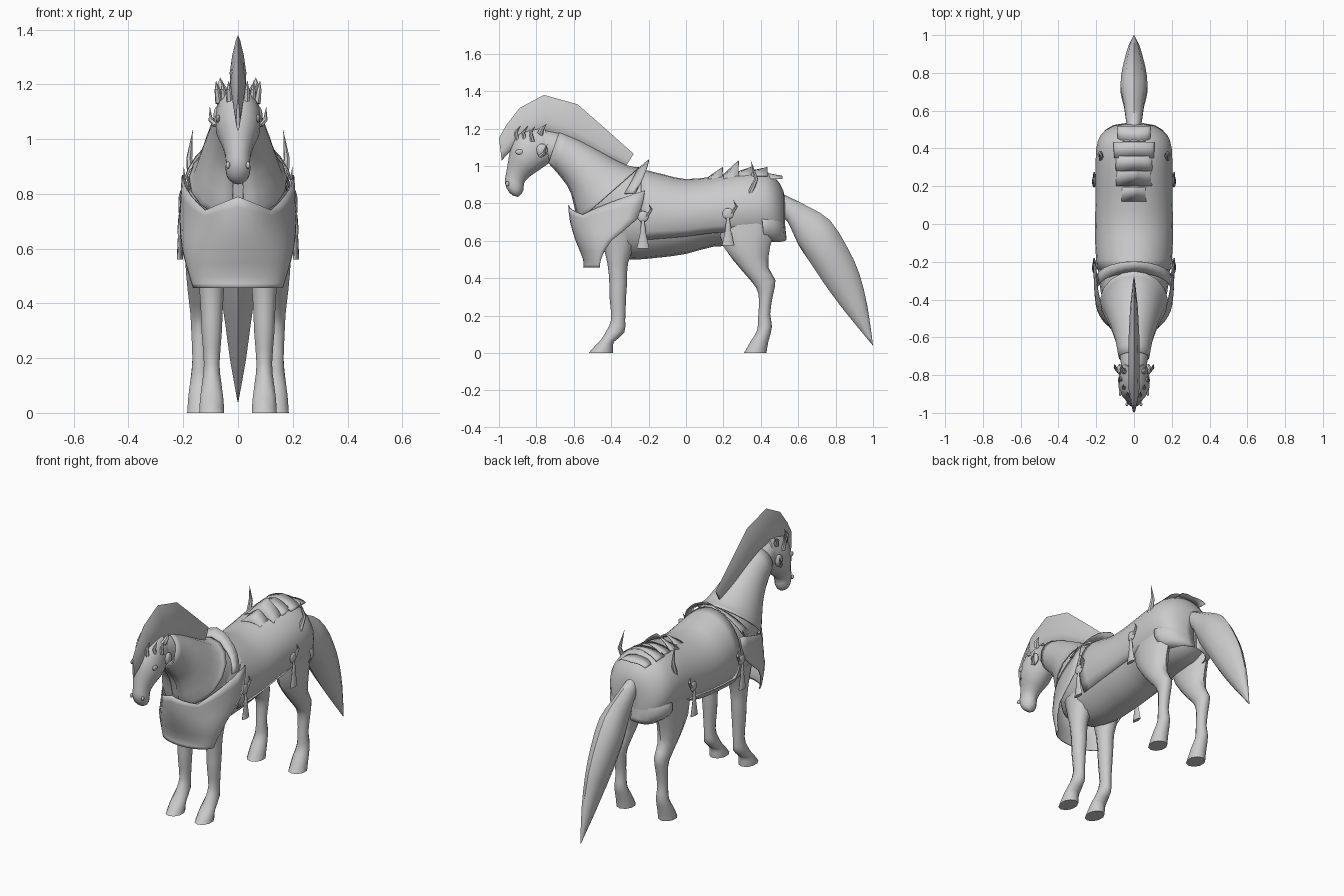
import bpy, bmesh, math
from mathutils import Vector

if "Cube" in bpy.data.objects:
    bpy.data.objects.remove(bpy.data.objects["Cube"])

mat = bpy.data.materials.new("plain grey")
mat.diffuse_color = (0.6, 0.6, 0.6, 1)
mat.use_nodes = True
mat.node_tree.nodes["Principled BSDF"].inputs["Base Color"].default_value = mat.diffuse_color


def finish(name, bm, angle=50, thick=0):
    bmesh.ops.remove_doubles(bm, verts=bm.verts, dist=0.0005)
    bmesh.ops.recalc_face_normals(bm, faces=bm.faces)
    me = bpy.data.meshes.new(name)
    bm.to_mesh(me)
    bm.free()
    ob = bpy.data.objects.new(name, me)
    bpy.context.collection.objects.link(ob)
    me.materials.append(mat)
    if thick:
        m = ob.modifiers.new("thickness", 'SOLIDIFY')
        m.thickness = thick
    bpy.context.view_layer.objects.active = ob
    bpy.ops.object.select_all(action='DESELECT')
    ob.select_set(True)
    bpy.ops.object.shade_smooth_by_angle(angle=math.radians(angle))
    return ob


def curve_rows(rows, k):
    """Smoothly subdivide a list of section rows."""
    out = []
    for i in range(len(rows) - 1):
        p = [rows[max(0, min(len(rows) - 1, i + j))] for j in (-1, 0, 1, 2)]
        for s in range(k):
            t = s / k
            out.append([b + 0.5 * t * (c - a + t * (2*a - 5*b + 4*c - d + t * (3*(b - c) + d - a)))
                        for a, b, c, d in zip(*p)])
    return out + [list(rows[-1])]


def loft(name, rows, n=14, k=2, xc=0, span=180, thick=0, angle=50, taper=0):
    """Skin sections given as (top y, top z, bottom y, bottom z, half width)."""
    bm = bmesh.new()
    rings = []
    full = span == 180
    for ya, za, yb, zb, hx in curve_rows(rows, k):
        ring = []
        for i in range(n if full else n + 1):
            t = math.radians(-span + 2 * span * i / n)
            c, s = math.cos(t), math.sin(t)
            ring.append(bm.verts.new((xc + hx * s * (1 - taper * c), (ya + yb) / 2 + (ya - yb) / 2 * c,
                                      (za + zb) / 2 + (za - zb) / 2 * c)))
        rings.append(ring)
    for a, b in zip(rings, rings[1:]):
        for i in range(n):
            j = (i + 1) % len(a)
            bm.faces.new((a[i], a[j], b[j], b[i]))
    if full and not thick:
        bm.faces.new(rings[0])
        bm.faces.new(rings[-1])
    return finish(name, bm, angle, thick)


def spike(name, base, mid, tip, r, n=6):
    """Bent tapering horn through three points."""
    bm = bmesh.new()
    b, m, t = map(Vector, (base, mid, tip))
    d = (t - b).normalized()
    u = d.orthogonal().normalized()
    w = d.cross(u)
    rings = [[bm.verts.new(p + rr * (u * math.cos(a) + w * math.sin(a)))
              for a in [2 * math.pi * i / n for i in range(n)]] for p, rr in ((b, r), (m, r * .7))]
    top = bm.verts.new(t)
    for i in range(n):
        j = (i + 1) % n
        bm.faces.new((rings[0][i], rings[0][j], rings[1][j], rings[1][i]))
        bm.faces.new((rings[1][i], rings[1][j], top))
    bm.faces.new(rings[0])
    return finish(name, bm)


def ball(name, loc, scale):
    bm = bmesh.new()
    bmesh.ops.create_uvsphere(bm, u_segments=10, v_segments=7, radius=1)
    for v in bm.verts:
        v.co = Vector([v.co[i] * scale[i] + loc[i] for i in range(3)])
    return finish(name, bm)


# trunk
loft("body", [(-.57, .8, -.57, .64, .05), (-.52, .84, -.52, .6, .1), (-.42, .93, -.42, .53, .16),
              (-.3, .97, -.3, .5, .185), (-.15, .95, -.15, .51, .195), (0, .92, 0, .53, .195),
              (.15, .93, .15, .57, .19), (.28, .95, .28, .57, .19), (.4, .96, .4, .58, .18),
              (.48, .92, .48, .62, .14), (.515, .84, .515, .68, .06)], n=20)

# neck, with a close-fitting neck guard over it
neck = [(-.2, .97, -.45, .62, .17), (-.32, 1.0, -.58, .73, .155), (-.45, 1.07, -.61, .86, .12),
        (-.57, 1.135, -.66, .94, .092), (-.68, 1.18, -.73, 1.02, .075), (-.8, 1.2, -.78, 1.04, .06)]
loft("neck", neck, n=16)
loft("neck_guard", [(-.25, .995, -.57, .71, .18)] + [(a + .003, b + .004, c - .006, d - .006, h + .007)
     for a, b, c, d, h in neck[1:5]], n=16, span=172, thick=.004)

# head
loft("head", [(-.76, 1.21, -.69, 1.04, .06), (-.89, 1.18, -.74, 1.01, .08), (-.935, 1.1, -.79, .975, .082),
              (-.95, 1.03, -.84, .94, .06), (-.962, .96, -.865, .91, .046), (-.968, .91, -.87, .87, .046),
              (-.95, .865, -.885, .845, .036), (-.925, .842, -.9, .835, .012)], n=14)

# tall crest of the mane and tail
loft("mane", [(-1.0, 1.15, -.985, 1.03, .006), (-.96, 1.22, -.92, 1.1, .018), (-.89, 1.31, -.87, 1.15, .025),
              (-.76, 1.38, -.75, 1.17, .027), (-.58, 1.33, -.6, 1.12, .025), (-.42, 1.19, -.45, 1.05, .018),
              (-.28, 1.065, -.32, 1.0, .005)], n=10, k=1, taper=.6)
loft("tail", [(.5, .86, .5, .74, .035), (.56, .83, .545, .7, .045), (.66, .78, .6, .58, .056),
              (.77, .71, .66, .49, .075), (.86, .57, .74, .37, .066), (.925, .43, .82, .26, .048),
              (.97, .25, .9, .16, .03), (1.0, .04, .995, .045, .002)], n=10)

# legs
front = [(-.46, .64, -.25, .64, .07), (-.42, .48, -.31, .48, .05), (-.41, .37, -.315, .37, .042),
         (-.408, .29, -.32, .31, .039), (-.4, .18, -.325, .18, .03), (-.425, .12, -.33, .11, .036),
         (-.455, .07, -.385, .06, .043), (-.485, .04, -.39, .03, .046), (-.52, 0, -.39, 0, .048)]
hind = [(.17, .7, .49, .7, .05), (.2, .57, .45, .57, .058), (.3, .44, .44, .46, .048),
        (.375, .35, .478, .39, .038), (.39, .28, .465, .31, .034), (.385, .18, .45, .21, .03),
        (.38, .12, .46, .14, .036), (.35, .07, .44, .06, .045), (.31, 0, .43, 0, .05)]
for side, s in (("left", 1), ("right", -1)):
    loft("front_leg_" + side, front, n=10, xc=s * .096)
    loft("hind_leg_" + side, hind, n=10, xc=s * .138)

# cloth over back and rump
loft("saddle_cloth", [(-.24, .985, -.24, .5, .197), (-.12, .955, -.12, .52, .205), (0, .93, 0, .54, .207),
                      (.15, .945, .15, .56, .203), (.28, .97, .28, .56, .203), (.4, .975, .4, .57, .2),
                      (.47, .945, .475, .57, .175), (.52, .87, .52, .57, .11), (.53, .8, .53, .6, .02)],
     n=20, span=125, thick=.005)
loft("rump_skirt", [(.4, .8, .42, .57, .2), (.46, .8, .48, .565, .178), (.51, .78, .53, .575, .115),
                    (.522, .76, .54, .59, .01)], n=14, span=140, thick=.005)

# chest apron: half-round bands around the shoulders, upper rim peaked in front and rising behind
bm = bmesh.new()
rings = []
for yf, z, yb, hx, lift in curve_rows([(-.63, .79, -.22, .205, 1), (-.62, .7, -.26, .214, .25),
                                       (-.59, .6, -.4, .205, 0), (-.55, .5, -.455, .178, 0),
                                       (-.55, .457, -.46, .165, 0)], 2):
    ring = []
    for i in range(21):
        t = math.radians(-90 + 9 * i)
        u = abs(math.degrees(t))
        dz = -.05 * u / 36 if u < 36 else -.05 + .13 * (u - 36) / 54
        ring.append(bm.verts.new((hx * math.sin(t), yb + (yf - yb) * max(0, math.cos(t)), z + lift * dz)))
    rings.append(ring)
for a, b in zip(rings, rings[1:]):
    for i in range(20):
        bm.faces.new((a[i], a[i + 1], b[i + 1], b[i]))
finish("chest_apron", bm, 50, .005)


def back_plate(name, y0, z0, y1, z1, hx, drop, sweep=0):
    """Plate across the back, its rear edge rising to a central point."""
    bm = bmesh.new()
    a, b = [], []
    for i in range(-6, 7):
        u = i / 6
        x, fall = hx * math.sin(u * 1.3), drop * (1 - math.cos(u * 1.3))
        y = sweep * u * u
        a.append(bm.verts.new((x, y0 - y, z0 - fall)))
        b.append(bm.verts.new((x * 1.03, y1 - y, z0 - fall + (z1 - z0) * (1 - abs(u)) ** 1.2)))
    for i in range(12):
        bm.faces.new((a[i], a[i + 1], b[i + 1], b[i]))
    finish(name, bm, 40, .004)


back_plate("shoulder_plate", -.26, .985, -.2, 1.035, .2, .18, .07)
for i, (y0, z0, y1, z1, hx) in enumerate([(.12, .943, .195, .995, .075), (.2, .957, .28, 1.03, .1),
                                          (.28, .972, .36, 1.0, .1), (.35, .976, .435, .995, .11)]):
    back_plate("rump_plate_%d" % (i + 1), y0, z0, y1, z1, hx, hx * .35)
back_plate("tail_plate", .44, .962, .515, .945, .09, .04)

# paired trimmings
for side, s in (("left", 1), ("right", -1)):
    spike("rump_horn_" + side, (s * .17, .34, .85), (s * .178, .375, .93), (s * .165, .345, 1.035), .016)
    spike("shoulder_horn_" + side, (s * .19, -.3, .78), (s * .195, -.28, .84), (s * .198, -.25, .9), .01)
    for where, y, z in (("front", -.23, .73), ("rear", .225, .745)):
        ball("medallion_%s_%s" % (where, side), (s * .208, y, z), (.008, .03, .03))
        spike("bow_%s_%s" % (where, side), (s * .208, y + .02, z), (s * .212, y + .045, z + .04),
              (s * .21, y + .03, z + .07), .009)
        loft("tassel_%s_%s" % (where, side), [(y - .006, z - .02, y + .006, z - .02, .005),
             (y - .015, z - .07, y + .015, z - .07, .009), (y - .015, z - .085, y + .015, z - .085, .007),
             (y - .033, z - .17, y + .033, z - .17, .011)], n=8, k=1, xc=s * .212)
    # head trimmings
    ball("eye_" + side, (s * .073, -.89, 1.075), (.008, .022, .014))
    ball("nostril_" + side, (s * .037, -.955, .905), (.008, .01, .013))
    ball("cheek_boss_" + side, (s * .076, -.77, 1.085), (.014, .03, .035))
    spike("cheek_curl_" + side, (s * .08, -.78, 1.05), (s * .1, -.76, 1.07), (s * .103, -.74, 1.12), .012)
    spike("ear_" + side, (s * .05, -.78, 1.17), (s * .065, -.77, 1.2), (s * .065, -.745, 1.225), .018)
    for i, (x, y) in enumerate([(.03, -.9), (.05, -.86), (.07, -.82)]):
        spike("crown_point_%s_%d" % (side, i + 1), (s * x, y, 1.13), (s * x * 1.1, y - .01, 1.18),
              (s * x * 1.15, y + .015, 1.215), .013)
